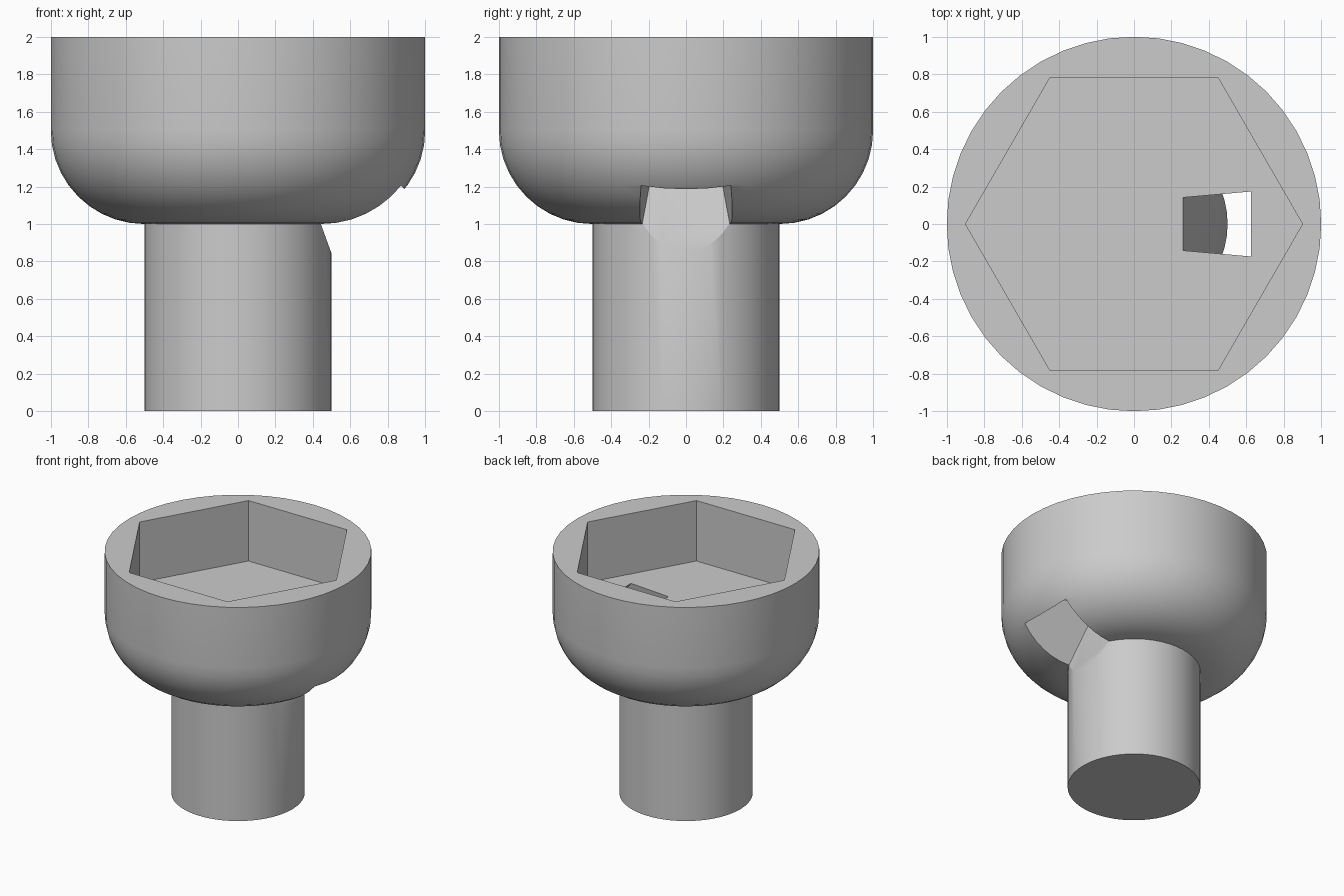
import bpy, bmesh, math
from mathutils import Matrix

if "Cube" in bpy.data.objects:
    bpy.data.objects.remove(bpy.data.objects["Cube"])

SIDES = 48


def make_object(name, bm):
    bmesh.ops.recalc_face_normals(bm, faces=bm.faces[:])
    mesh = bpy.data.meshes.new(name)
    bm.to_mesh(mesh)
    bm.free()
    obj = bpy.data.objects.new(name, mesh)
    bpy.context.collection.objects.link(obj)
    return obj


def cone(name, sides, r1, r2, depth, matrix):
    bm = bmesh.new()
    bmesh.ops.create_cone(bm, cap_ends=True, segments=sides, radius1=r1,
                          radius2=r2, depth=depth, matrix=matrix)
    return make_object(name, bm)


# Socket body: shank, rounded bowl and straight rim as one revolved profile
arc = [math.radians(a) for a in range(0, 91, 9)]
profile = [(0.5, 0), (0.5, 1)]
profile += [(0.5 + 0.5 * math.sin(a), 1.5 - 0.5 * math.cos(a)) for a in arc[1:]]
profile += [(1, 2)]
bm = bmesh.new()
rings = []
for r, z in profile:
    rings.append([bm.verts.new((r * math.cos(2 * math.pi * i / SIDES),
                                r * math.sin(2 * math.pi * i / SIDES), z))
                  for i in range(SIDES)])
for low, high in zip(rings, rings[1:]):
    for i in range(SIDES):
        j = (i + 1) % SIDES
        bm.faces.new((low[i], low[j], high[j], high[i]))
bm.faces.new(rings[0])
bm.faces.new(rings[-1])
body = make_object("socket_body", bm)

# Hexagonal pocket cutter, corners on the x axis
hexagon = cone("hex_pocket_cutter", 6, 0.9, 0.9, 1.0,
               Matrix.Translation((0, 0, 2.0)) @ Matrix.Rotation(math.radians(30), 4, 'Z'))

# Slanted square pyramid cutter: drain slot from the pocket floor to the outside
length = 2.0
slot = cone("drain_slot_cutter", 4, length * math.tan(math.radians(10)) * math.sqrt(2), 0, length,
            Matrix.Translation((-0.018, 0, 2.265))
            @ Matrix.Rotation(math.radians(-30), 4, 'Y')
            @ Matrix.Translation((0, 0, -length / 2))
            @ Matrix.Rotation(math.radians(45), 4, 'Z'))

# Cut both shapes out, then discard the cutters
for cutter in (hexagon, slot):
    cutter.hide_render = True
    mod = body.modifiers.new(cutter.name, 'BOOLEAN')
    mod.operation = 'DIFFERENCE'
    mod.solver = 'EXACT'
    mod.object = cutter
bpy.context.view_layer.update()
cut_mesh = bpy.data.meshes.new_from_object(
    body.evaluated_get(bpy.context.evaluated_depsgraph_get()))
body.modifiers.clear()
body.data = cut_mesh
for cutter in (hexagon, slot):
    bpy.data.objects.remove(cutter)

# Single grey finish
grey = bpy.data.materials.new("light grey")
grey.diffuse_color = (0.6, 0.6, 0.6, 1)
grey.use_nodes = True
grey.node_tree.nodes["Principled BSDF"].inputs["Base Color"].default_value = grey.diffuse_color
body.data.materials.clear()
body.data.materials.append(grey)

bpy.context.view_layer.objects.active = body
body.select_set(True)
bpy.ops.object.shade_smooth_by_angle(angle=math.radians(25))
